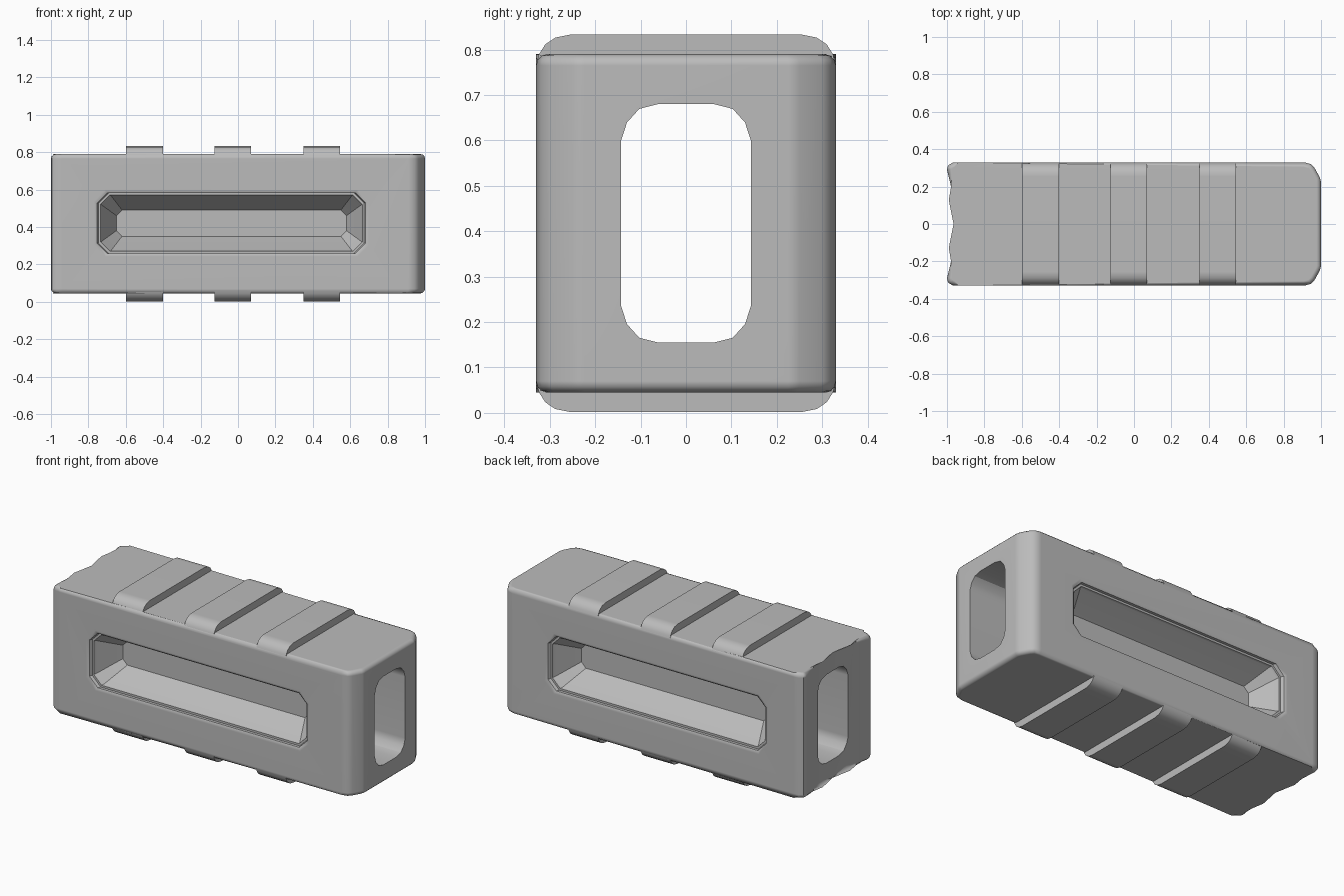
import bpy, bmesh, math

if "Cube" in bpy.data.objects:
    bpy.data.objects.remove(bpy.data.objects["Cube"], do_unlink=True)

MID = 0.4175  # height of the middle of the block

grey = bpy.data.materials.new("plain grey")
grey.use_nodes = True
grey.diffuse_color = (0.5, 0.5, 0.5, 1)
grey.node_tree.nodes["Principled BSDF"].inputs["Base Color"].default_value = (0.5, 0.5, 0.5, 1)


def loft(name, rings, bevel=0):
    """Skin a stack of equal rings, cap both ends and optionally round the cap edges."""
    bm = bmesh.new()
    loops = [[bm.verts.new(p) for p in ring] for ring in rings]
    n = len(loops[0])
    for a, b in zip(loops, loops[1:]):
        for i in range(n):
            j = (i + 1) % n
            bm.faces.new((a[i], a[j], b[j], b[i]))
    caps = [bm.faces.new(loops[0]), bm.faces.new(loops[-1])]
    if bevel:
        edges = list({e for f in caps for e in f.edges})
        bmesh.ops.bevel(bm, geom=edges, offset=bevel, segments=3, profile=0.5, affect='EDGES')
    bmesh.ops.recalc_face_normals(bm, faces=bm.faces)
    mesh = bpy.data.meshes.new(name)
    bm.to_mesh(mesh)
    bm.free()
    mesh.materials.append(grey)
    obj = bpy.data.objects.new(name, mesh)
    bpy.context.collection.objects.link(obj)
    return obj


def select(obj):
    bpy.ops.object.select_all(action='DESELECT')
    obj.select_set(True)
    bpy.context.view_layer.objects.active = obj


def four_corners(quarter):
    """Mirror a quarter outline (running from top to side) into a full loop."""
    right = quarter + [(u, -v) for u, v in reversed(quarter)]
    return right + [(-u, v) for u, v in reversed(right)]


# Body: plan outline with a rounded right end and a hollowed left end
side = [(-0.965, 0.0), (-0.965, 0.13), (-0.978, 0.2), (-1.0, 0.29), (-0.994, 0.313),
        (-0.97, 0.328), (-0.94, 0.33), (0.91, 0.33), (0.945, 0.32), (0.965, 0.3),
        (0.993, 0.25), (1.0, 0.225)]
plan = side + [(x, -y) for x, y in reversed(side[1:])]
body = loft("body", [[(x, y, z) for x, y in plan] for z in (0.045, 0.79)], 0.025)

# Lengthwise tunnel cutter
tunnel = four_corners([(0.06, 0.263), (0.103, 0.252), (0.13, 0.222), (0.143, 0.182)])
cutters = [loft("tunnel_cutter", [[(x, y, MID + z) for y, z in tunnel] for x in (-1.2, 1.2)])]

# Stepped, sloping side recess cutters: half length, half height, corner, depth of wall
steps = [(0.735, 0.178, 0.06, 0.4), (0.735, 0.178, 0.06, 0.33), (0.718, 0.162, 0.055, 0.322),
         (0.71, 0.162, 0.055, 0.305), (0.7, 0.15, 0.05, 0.305), (0.695, 0.148, 0.05, 0.29),
         (0.615, 0.07, 0.03, 0.155)]
for s in (-1, 1):
    rings = []
    for u, v, c, y in steps:
        outline = four_corners([(u - c, v), (u, v - c)])
        rings.append([(a - 0.035, s * y, MID + 0.003 + b) for a, b in outline])
    cutters.append(loft("recess_cutter", rings))

select(body)
for cutter in cutters:
    cutter.hide_render = True
    mod = body.modifiers.new("cut", 'BOOLEAN')
    mod.operation = 'DIFFERENCE'
    mod.solver = 'EXACT'
    mod.object = cutter
    bpy.ops.object.modifier_apply(modifier=mod.name)
for cutter in cutters:
    bpy.data.objects.remove(cutter, do_unlink=True)

# Grip ribs across the top and underside
half = [(0.32, 0.32), (0.33, 0.345), (0.324, 0.372), (0.31, 0.394), (0.288, 0.409), (0.255, 0.4155)]
arch = half + [(-y, z) for y, z in reversed(half)]
parts = [body]
for x0, x1 in ((-0.6, -0.4), (-0.125, 0.07), (0.35, 0.545)):
    for label, s in (("top_rib", 1), ("bottom_rib", -1)):
        parts.append(loft(label, [[(x, y, MID + s * z) for y, z in arch] for x in (x0, x1)]))

for part in parts:
    select(part)
    bpy.ops.object.shade_smooth_by_angle(angle=math.radians(32))
    weighted = part.modifiers.new("even shading", 'WEIGHTED_NORMAL')
    weighted.keep_sharp = True
